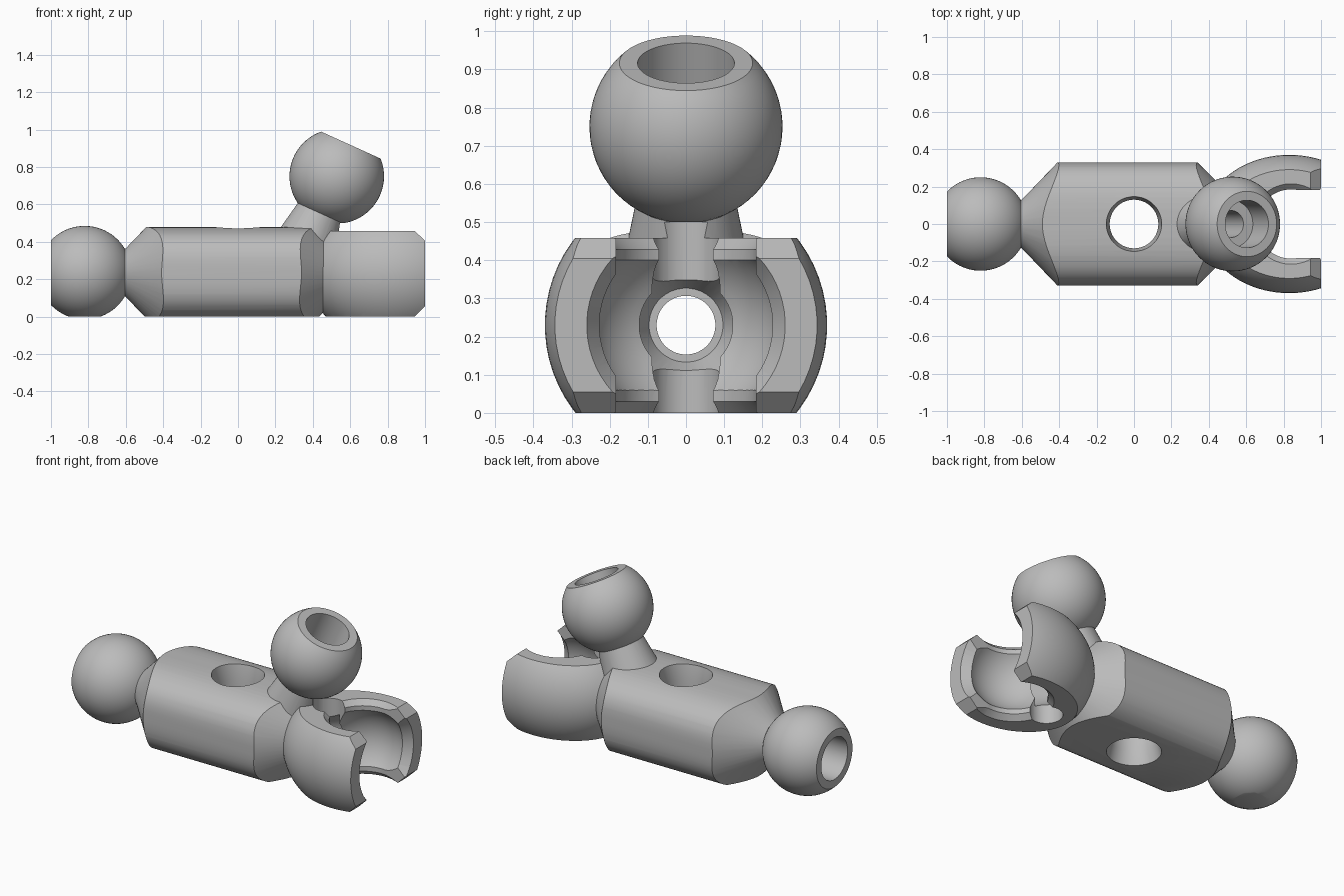
import bpy, bmesh, math
from mathutils import Vector, Matrix

cube = bpy.data.objects.get("Cube")
if cube:
    bpy.data.objects.remove(cube, do_unlink=True)

grey = bpy.data.materials.new("plain grey")
grey.use_nodes = True
GREY = (0.5, 0.5, 0.5, 1)
grey.diffuse_color = GREY
grey.node_tree.nodes["Principled BSDF"].inputs["Base Color"].default_value = GREY

X, Y, Z = Vector((1, 0, 0)), Vector((0, 1, 0)), Vector((0, 0, 1))
MID = 0.23


def loft(name, rings):
    """Closed solid through rings of equal point count."""
    bm = bmesh.new()
    loops = [[bm.verts.new(p) for p in ring] for ring in rings]
    n = len(loops[0])
    for a, b in zip(loops, loops[1:]):
        for i in range(n):
            j = (i + 1) % n
            bm.faces.new((a[i], a[j], b[j], b[i]))
    bm.faces.new(loops[0])
    bm.faces.new(loops[-1])
    bmesh.ops.recalc_face_normals(bm, faces=bm.faces)
    mesh = bpy.data.meshes.new(name)
    bm.to_mesh(mesh)
    bm.free()
    mesh.materials.append(grey)
    ob = bpy.data.objects.new(name, mesh)
    bpy.context.collection.objects.link(ob)
    return ob


def lathe(name, origin, axis, profile, n=64):
    """Turned solid: profile of (distance along axis, radius)."""
    u = Y
    v = axis.cross(u)
    origin = Vector(origin)
    turn = [2 * math.pi * (i + 0.5) / n for i in range(n)]
    return loft(name, [[origin + axis * s + (u * math.cos(t) + v * math.sin(t)) * r
                        for t in turn] for s, r in profile])


def arc(semi, radius, start, end, n=28):
    """Elliptical lathe profile between two distances along the axis."""
    t0, t1 = math.acos(start / semi), math.acos(end / semi)
    steps = [t0 + (t1 - t0) * i / n for i in range(n + 1)]
    return [(semi * math.cos(t), radius * math.sin(t)) for t in steps]


def box(name, lo, hi):
    (x0, y0, z0), (x1, y1, z1) = lo, hi
    return loft(name, [[(x0, y0, z), (x1, y0, z), (x1, y1, z), (x0, y1, z)] for z in (z0, z1)])


def combine(target, other, operation):
    """Apply a boolean and discard the helper solid."""
    mod = target.modifiers.new("combine", 'BOOLEAN')
    mod.operation, mod.object, mod.solver = operation, other, 'EXACT'
    graph = bpy.context.evaluated_depsgraph_get()
    mesh = bpy.data.meshes.new_from_object(target.evaluated_get(graph))
    target.modifiers.clear()
    target.data = mesh
    bpy.data.objects.remove(other, do_unlink=True)


# Body: rounded flat bar with conical ends
def body_section(x, n=72):
    pts = []
    for i in range(n):
        t = 2 * math.pi * (i + 0.5) / n
        c, s = math.cos(t), math.sin(t)
        half = 0.245 if s > 0 else 0.262
        pts.append((x, math.copysign(0.33 * abs(c) ** 0.69, c),
                    0.235 + math.copysign(half * abs(s) ** 0.69, s)))
    return pts


joint = loft("ball_and_socket_link", [body_section(-0.8), body_section(0.7)])
combine(joint, lathe("end_cones", (0, 0, 0.235), X,
                     [(-0.64, 0.1), (-0.6, 0.13), (-0.38, 0.36), (0.31, 0.36), (0.5, 0.17)]),
        'INTERSECT')

# Socket shell: ellipsoid trimmed to a chamfered side outline
shell = lathe("socket_shell", (0.83, 0, MID), X, arc(0.46, 0.37, -0.455, 0.2))
outline = [(0.3, 0), (0.945, 0), (1, 0.055), (1, 0.405), (0.945, 0.458), (0.3, 0.458)]
combine(shell, loft("outline", [[(x, y, z) for x, z in outline] for y in (-0.5, 0.5)]), 'INTERSECT')
combine(joint, shell, 'UNION')

# End ball and tilted upper ball with its neck
tilt = Vector((0.413, 0, 0.911)).normalized()
upper = Vector((0.528, 0, 0.75))
end = Vector((-0.82, 0, 0.235))
combine(joint, lathe("neck", upper, tilt, [(-0.42, 0.172), (-0.37, 0.16), (-0.19, 0.126)]), 'UNION')
combine(joint, lathe("upper_ball", upper, tilt, arc(0.253, 0.253, -0.2525, 0.183)), 'UNION')
combine(joint, lathe("end_ball", end, -X, arc(0.25, 0.25, -0.2495, 0.18)), 'UNION')

# Socket cavity, top and bottom openings, mouth and back relief
centre = (0.84, 0, MID)
cutters = [
    lathe("cavity", centre, X, arc(0.252, 0.252, -0.2515, 0.2515)),
    lathe("rim_opening", (0.84, 0, 0), Z,
          [(-0.02, 0.235), (0.03, 0.185), (0.428, 0.185), (0.478, 0.235)]),
    box("jaw_gap", (0.84, -0.183, -0.1), (1.1, 0.183, 0.6)),
    lathe("mouth", (0, 0, MID), X, [(0.93, 0.215), (1.02, 0.273)]),
    lathe("back_groove", (0.615, 0, 0), Z, [(-0.1, 0.09), (0.5, 0.09)], 40),
    lathe("countersink", (0, 0, MID), X, [(0.48, 0.097), (0.62, 0.165)], 40),
    # Bores
    lathe("long_bore", (0, 0, MID), X, [(-1.1, 0.077), (0.7, 0.077)], 40),
    lathe("end_counterbore", end, -X, [(-0.02, 0.127), (0.3, 0.127)], 48),
    lathe("upper_counterbore", upper, tilt, [(-0.02, 0.127), (0.3, 0.127)], 48),
    lathe("upper_bore", upper, tilt, [(-0.54, 0.072), (0.1, 0.072)], 40),
    lathe("cross_hole", (0, 0, 0), Z,
          [(-0.02, 0.152), (0.08, 0.13), (0.39, 0.13), (0.5, 0.152)], 56),
    # Flat underside
    box("underside", (-2, -1, -1), (2, 1, 0)),
]
for cutter in cutters:
    combine(joint, cutter, 'DIFFERENCE')

# Single material and crisp smooth shading
joint.data.materials.clear()
joint.data.materials.append(grey)
for poly in joint.data.polygons:
    poly.material_index = 0
bpy.ops.object.select_all(action='DESELECT')
joint.select_set(True)
bpy.context.view_layer.objects.active = joint
bpy.ops.object.shade_smooth_by_angle(angle=math.radians(25))
